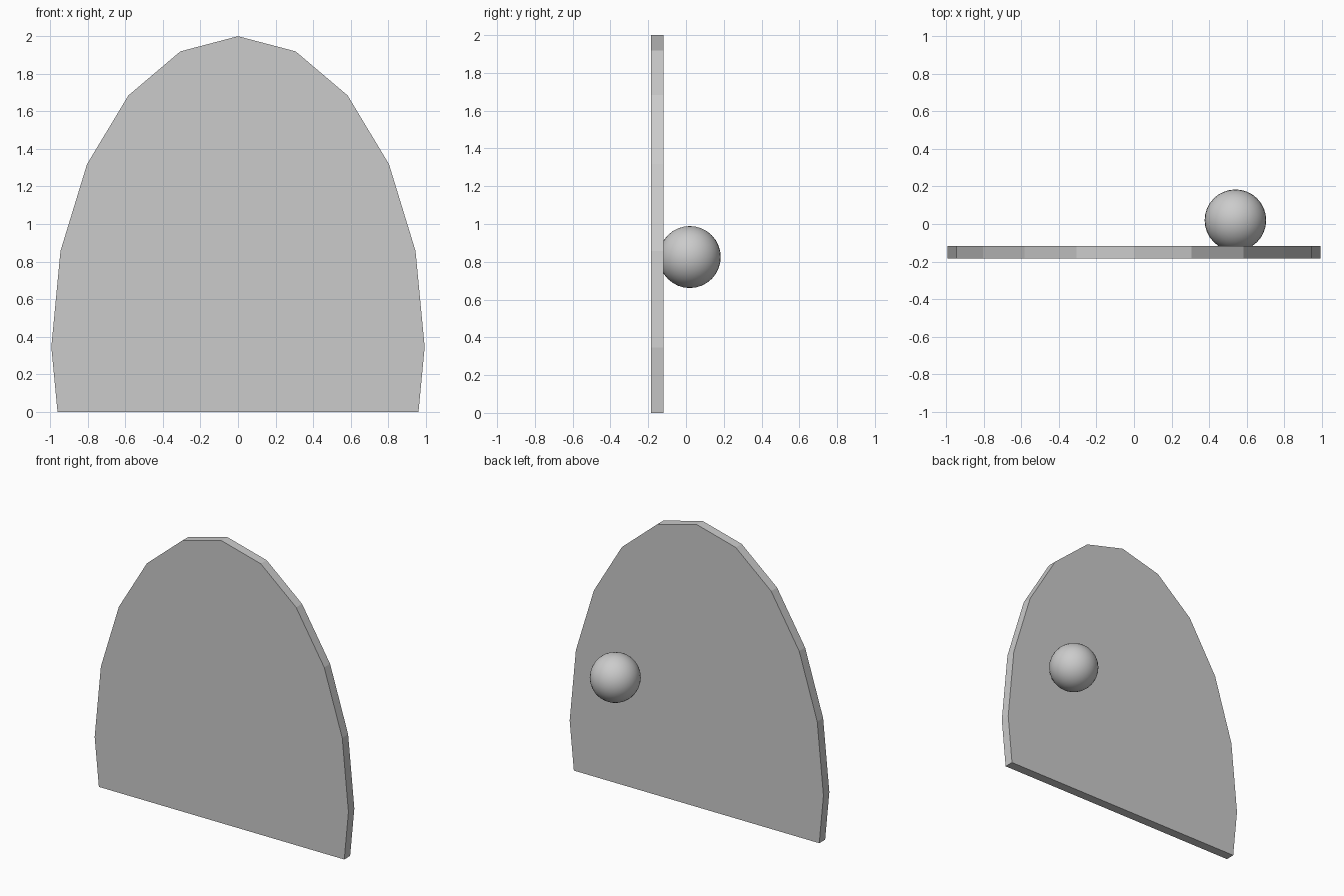
import bpy, bmesh
from mathutils import Matrix

if "Cube" in bpy.data.objects:
    bpy.data.objects.remove(bpy.data.objects["Cube"])

# Door slab: stretched 20-sided disc, cut flat at the floor
bm = bmesh.new()
bmesh.ops.create_cone(bm, cap_ends=True, segments=20, radius1=1, radius2=1, depth=1)
bm.transform(Matrix.Translation((0, -0.151, 0.345))
             @ Matrix.Diagonal((0.994, 0.066, 1.655, 1))
             @ Matrix.Rotation(1.5707963, 4, 'X'))
bmesh.ops.bisect_plane(bm, geom=bm.verts[:] + bm.edges[:] + bm.faces[:],
                       plane_co=(0, 0, 0), plane_no=(0, 0, 1), clear_inner=True)
bmesh.ops.holes_fill(bm, edges=[e for e in bm.edges if e.is_boundary], sides=0)
bmesh.ops.recalc_face_normals(bm, faces=bm.faces[:])
mesh = bpy.data.meshes.new("door_slab")
bm.to_mesh(mesh)
bm.free()
bpy.context.collection.objects.link(bpy.data.objects.new("door_slab", mesh))

# Round knob, slightly sunk into the back of the slab
bpy.ops.mesh.primitive_uv_sphere_add(segments=32, ring_count=16, radius=0.164,
                                     location=(0.54, 0.02, 0.825))
knob = bpy.context.object
knob.name = "door_knob"
bpy.ops.object.shade_smooth()
